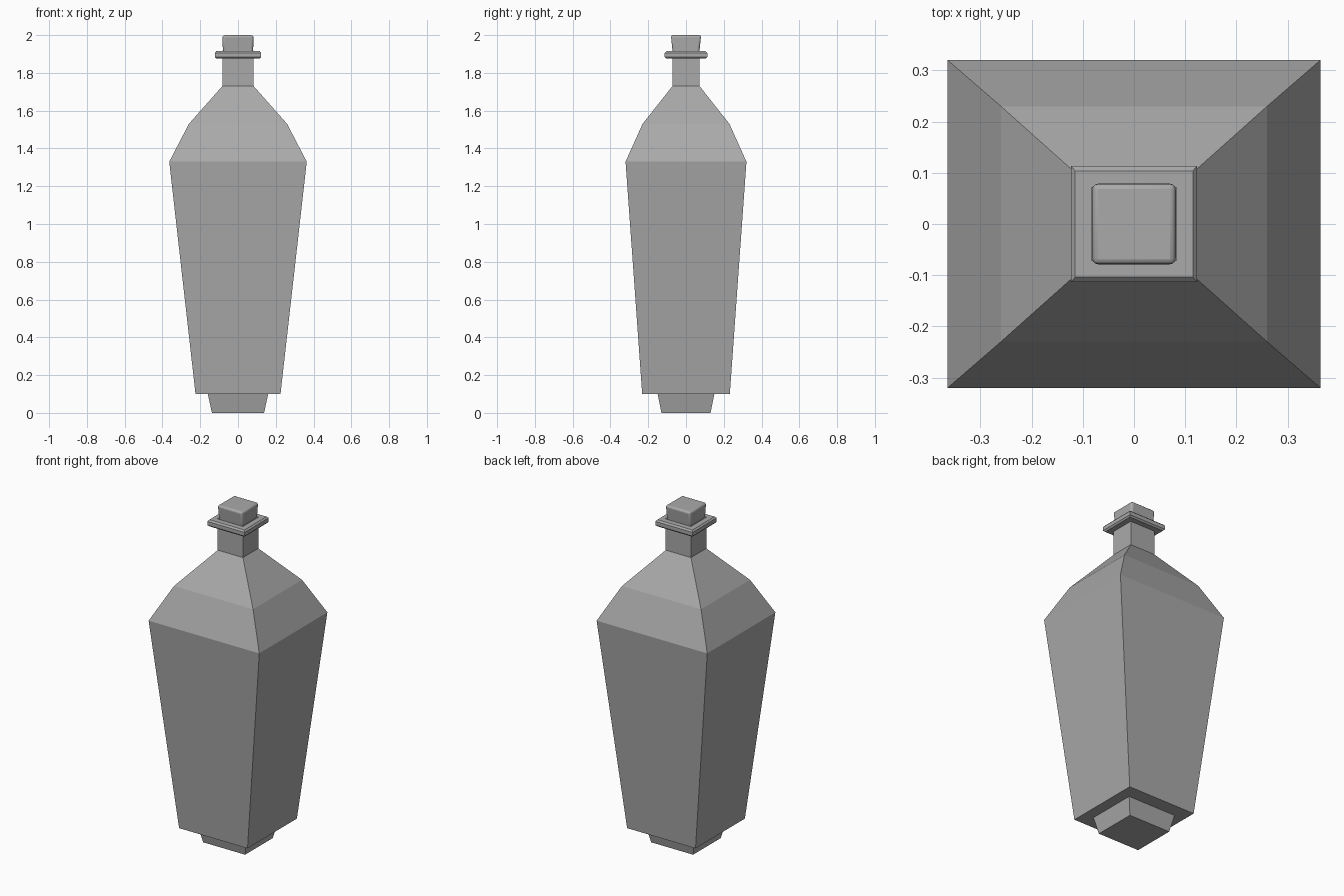
import bpy, bmesh

cube = bpy.data.objects.get("Cube")
if cube:
    bpy.data.objects.remove(cube, do_unlink=True)

grey = bpy.data.materials.new("plain_grey")
grey.use_nodes = True
colour = (0.4, 0.4, 0.4, 1)
grey.diffuse_color = colour
grey.node_tree.nodes["Principled BSDF"].inputs["Base Color"].default_value = colour


def square_loft(name, rings):
    """Closed solid through rectangular rings of (half x, half y, z)."""
    bm = bmesh.new()
    loops = [[bm.verts.new((sx * x, sy * y, z))
              for sx, sy in ((-1, -1), (1, -1), (1, 1), (-1, 1))]
             for x, y, z in rings]
    for low, high in zip(loops, loops[1:]):
        for i in range(4):
            j = (i + 1) % 4
            bm.faces.new((low[i], low[j], high[j], high[i]))
    bm.faces.new(loops[0][::-1])
    bm.faces.new(loops[-1])
    mesh = bpy.data.meshes.new(name)
    bm.to_mesh(mesh)
    bm.free()
    mesh.materials.append(grey)
    obj = bpy.data.objects.new(name, mesh)
    bpy.context.collection.objects.link(obj)
    return obj


# Tapered foot, wider at the top
square_loft("foot", [(0.138, 0.13, 0), (0.16, 0.15, 0.1)])

# Bottle body with faceted shoulders and a straight neck
square_loft("bottle_body", [
    (0.225, 0.232, 0.1), (0.364, 0.32, 1.33), (0.26, 0.23, 1.53),
    (0.083, 0.072, 1.73), (0.083, 0.072, 1.918)])

# Chamfered lip around the neck
square_loft("neck_lip", [
    (0.115, 0.104, 1.875), (0.123, 0.113, 1.884),
    (0.123, 0.113, 1.906), (0.115, 0.104, 1.915)])

# Stopper with softened edges
stopper = square_loft("stopper", [(0.08, 0.07, 1.9), (0.082, 0.08, 2.0)])
bevel = stopper.modifiers.new("soft_edges", "BEVEL")
bevel.width = 0.012
bevel.segments = 3
bpy.ops.object.select_all(action="DESELECT")
stopper.select_set(True)
bpy.context.view_layer.objects.active = stopper
bpy.ops.object.shade_smooth_by_angle()
